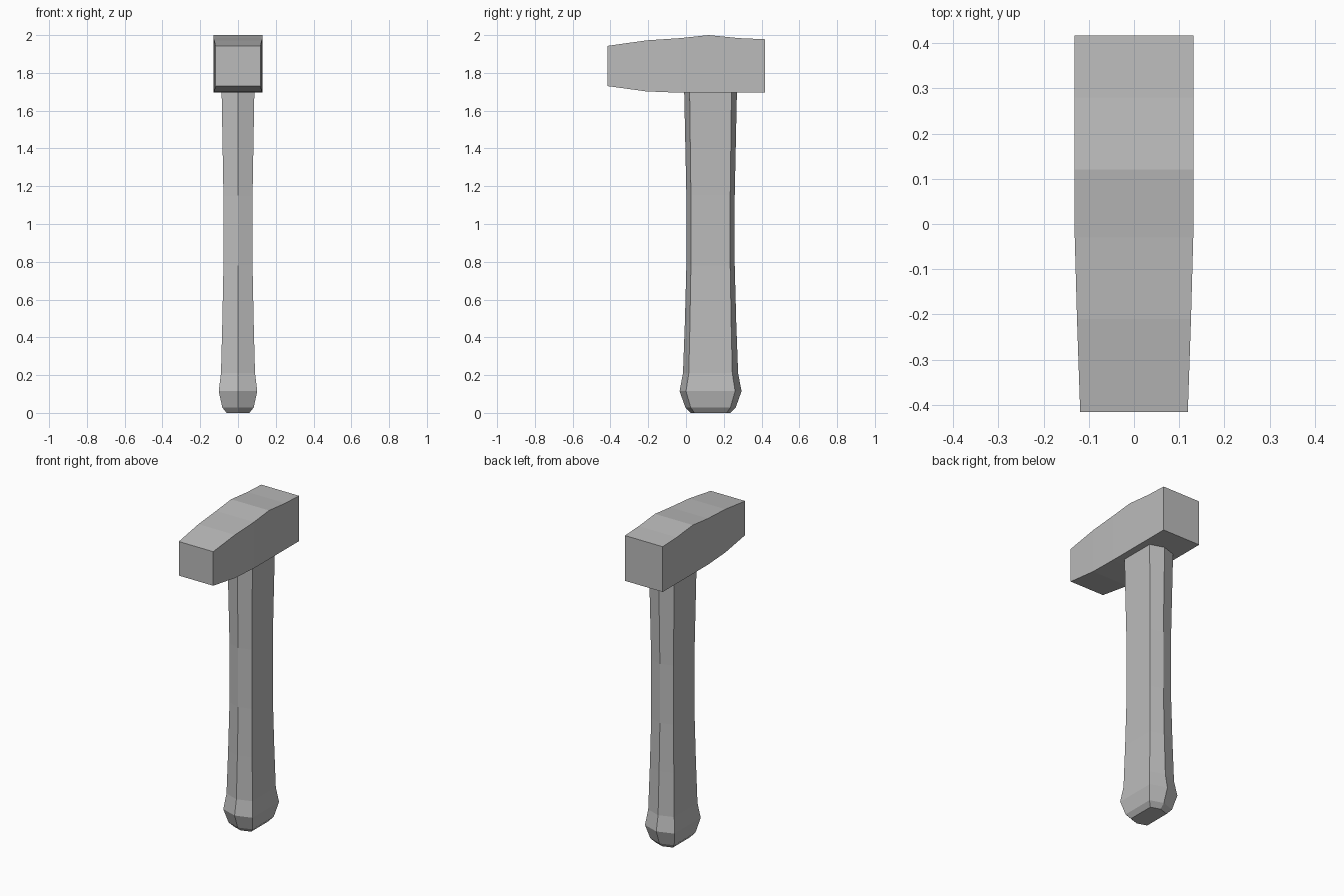
import bpy
import bmesh

cube = bpy.data.objects.get("Cube")
if cube:
    bpy.data.objects.remove(cube, do_unlink=True)

grey = bpy.data.materials.new("plain_grey")
grey.use_nodes = True
colour = (0.5, 0.5, 0.5, 1)
grey.diffuse_color = colour
grey.node_tree.nodes["Principled BSDF"].inputs["Base Color"].default_value = colour


def loft(name, rings):
    """Skin a row of matching rings and cap both ends."""
    bm = bmesh.new()
    loops = [[bm.verts.new(p) for p in ring] for ring in rings]
    for low, high in zip(loops, loops[1:]):
        for i in range(len(low)):
            j = (i + 1) % len(low)
            bm.faces.new((low[i], low[j], high[j], high[i]))
    bm.faces.new(loops[0][::-1])
    bm.faces.new(loops[-1])
    bmesh.ops.recalc_face_normals(bm, faces=bm.faces[:])
    mesh = bpy.data.meshes.new(name)
    bm.to_mesh(mesh)
    bm.free()
    mesh.materials.append(grey)
    obj = bpy.data.objects.new(name, mesh)
    bpy.context.collection.objects.link(obj)
    return obj


def grip_ring(z, w, edge, flat):
    """Six-sided section: flat cheeks, ridges at the front and back."""
    c = 0.13
    return [(0, c - edge, z), (w, c - flat, z), (w, c + flat, z),
            (0, c + edge, z), (-w, c + flat, z), (-w, c - flat, z)]


def head_ring(y, w, bottom, top):
    return [(-w, y, bottom), (w, y, bottom), (w, y, top), (-w, y, top)]


# Handle: height, half width, half depth at ridge, half depth of cheek
handle_profile = [
    (0.0, 0.06, 0.105, 0.085),
    (0.028, 0.083, 0.133, 0.105),
    (0.115, 0.102, 0.164, 0.13),
    (0.21, 0.09, 0.146, 0.115),
    (0.48, 0.083, 0.136, 0.109),
    (0.78, 0.077, 0.128, 0.104),
    (1.15, 0.077, 0.128, 0.104),
    (1.72, 0.087, 0.14, 0.111),
]
loft("handle", [grip_ring(*p) for p in handle_profile])

# Head: depth, half width, underside, top
head_profile = [
    (-0.415, 0.119, 1.73, 1.943),
    (-0.21, 0.126, 1.702, 1.972),
    (-0.03, 0.131, 1.695, 1.984),
    (0.12, 0.131, 1.695, 2.0),
    (0.28, 0.131, 1.695, 1.984),
    (0.417, 0.131, 1.695, 1.978),
]
loft("head", [head_ring(*p) for p in head_profile])
